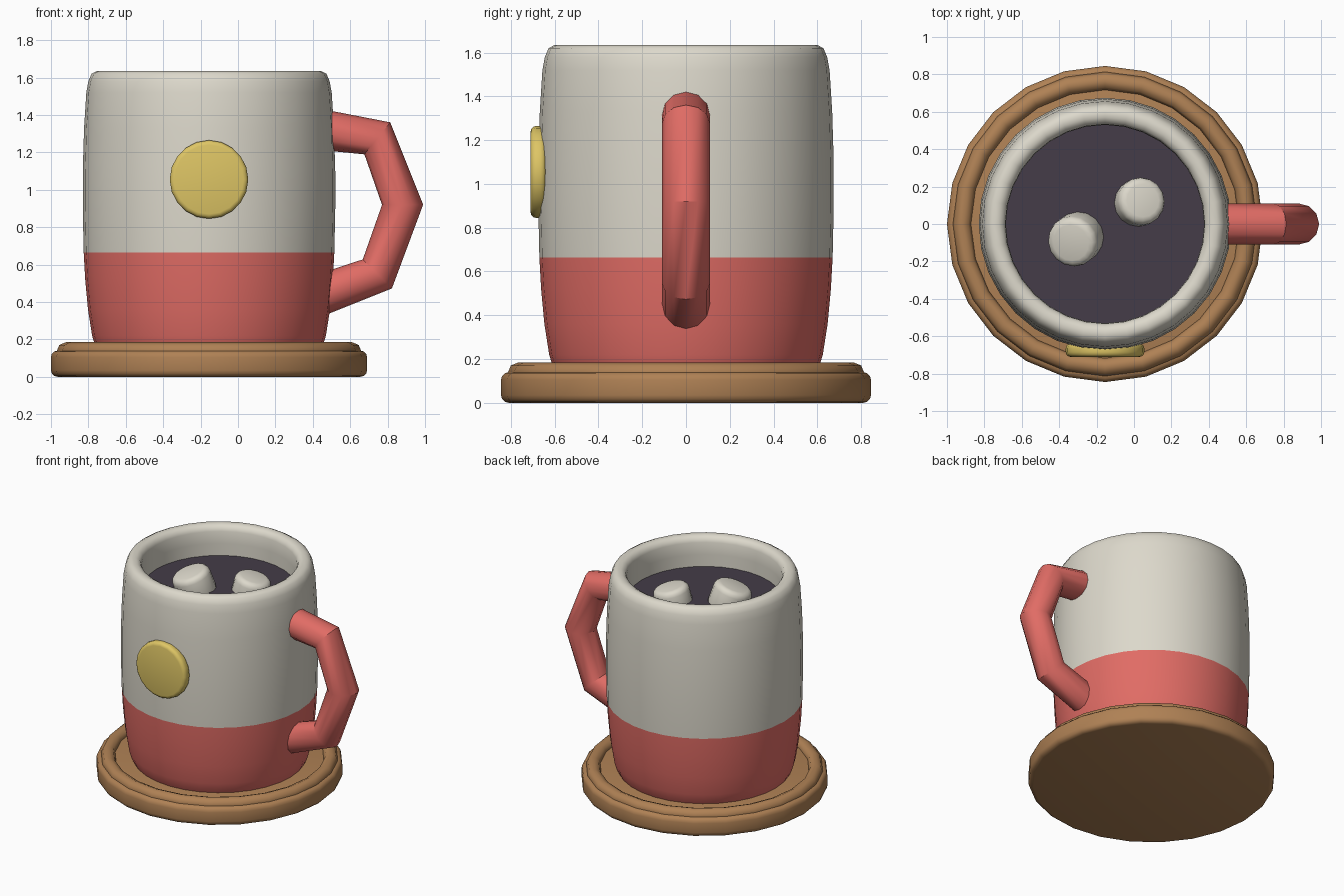
import bpy, bmesh, math
from mathutils import Matrix, Vector, Euler

cube = bpy.data.objects.get("Cube")
if cube:
    bpy.data.objects.remove(cube, do_unlink=True)

AXIS_X = -0.155  # centre line of mug and coaster


def material(name, rgb):
    m = bpy.data.materials.new(name)
    m.use_nodes = True
    m.diffuse_color = (*rgb, 1)
    bsdf = m.node_tree.nodes["Principled BSDF"]
    bsdf.inputs["Base Color"].default_value = (*rgb, 1)
    bsdf.inputs["Roughness"].default_value = 0.7
    return m


cream = material("cream glaze", (0.72, 0.69, 0.60))
red = material("coral red", (0.75, 0.15, 0.13))
wood = material("warm wood", (0.43, 0.22, 0.09))
gold = material("mustard yellow", (0.73, 0.56, 0.13))
cocoa = material("dark cocoa", (0.058, 0.045, 0.065))


def finish(name, bm, mats, angle=40):
    bmesh.ops.recalc_face_normals(bm, faces=bm.faces[:])
    mesh = bpy.data.meshes.new(name)
    bm.to_mesh(mesh)
    bm.free()
    ob = bpy.data.objects.new(name, mesh)
    bpy.context.collection.objects.link(ob)
    for m in mats:
        mesh.materials.append(m)
    bpy.ops.object.select_all(action="DESELECT")
    ob.select_set(True)
    bpy.context.view_layer.objects.active = ob
    bpy.ops.object.shade_smooth_by_angle(angle=math.radians(angle))
    return ob


def bridge(bm, rings):
    for a, b in zip(rings, rings[1:]):
        n = len(a)
        for i in range(n):
            j = (i + 1) % n
            bm.faces.new((a[i], a[j], b[j], b[i]))


def lathe(profile, sides, closed=False):
    """Revolve (radius, height) points about z; cap the ends unless closed."""
    bm = bmesh.new()
    rings = []
    for r, z in profile:
        turns = [math.tau * i / sides for i in range(sides)]
        rings.append([bm.verts.new((r * math.cos(t), r * math.sin(t), z)) for t in turns])
    if closed:
        rings.append(rings[0])
    else:
        bm.faces.new(rings[0])
        bm.faces.new(rings[-1])
    bridge(bm, rings)
    return bm


def rounded_disc(radius, depth, bevel, sides):
    """Disc about z with quarter-round edges, standing on z = 0."""
    arc = [math.radians(a) for a in (0, 30, 60, 90)]
    low = [(radius - bevel + bevel * math.sin(a), bevel - bevel * math.cos(a)) for a in arc]
    return lathe(low + [(r, depth - z) for r, z in reversed(low)], sides)


# Coaster: thick rounded disc with a raised ring
base = finish("coaster_base", rounded_disc(0.845, 0.14, 0.035, 24), [wood])
ring = [(0.765 + 0.05 * math.cos(math.tau * i / 8), 0.135 + 0.05 * math.sin(math.tau * i / 8))
        for i in range(8)]
rim = finish("coaster_ring", lathe(ring, 24, closed=True), [wood], 60)

# Mug body: outer wall, rounded lip, inner wall and floor
BAND_TOP = 0.665
wall = [(0.59, 0.13), (0.61, 0.17), (0.625, 0.22), (0.647, 0.36), (0.662, 0.52),
        (0.67, BAND_TOP), (0.675, 0.9), (0.675, 1.1), (0.668, 1.33), (0.656, 1.52),
        (0.645, 1.58), (0.628, 1.62), (0.6, 1.635), (0.57, 1.633), (0.545, 1.62),
        (0.533, 1.59), (0.53, 1.5), (0.53, 1.2), (0.53, 0.25)]
bm = lathe(wall, 32)
for f in bm.faces:
    c = f.calc_center_median()
    if c.z < BAND_TOP and c.xy.length > 0.55 or c.z < 0.2:
        f.material_index = 1
body = finish("mug_body", bm, [cream, red], 60)

# Drink surface
drink = finish("drink", lathe([(0.531, 1.33), (0.531, 1.41)], 32), [cocoa], 40)

for ob in (base, rim, body, drink):
    ob.location.x = AXIS_X

# Handle: angular tube with both ends buried in the wall
path = [(0.42, 1.325), (0.745, 1.275), (0.88, 0.92), (0.745, 0.55), (0.42, 0.43)]
points = [Vector((x, 0, z)) for x, z in path]
bm = bmesh.new()
rings = []
for i, p in enumerate(points):
    steps = [(b - a).normalized() for a, b in zip(points, points[1:])][max(i - 1, 0):i + 1]
    tangent = sum(steps, Vector()).normalized()
    side = Vector((0, 1, 0))
    out = tangent.cross(side)
    turns = [math.tau * k / 12 for k in range(12)]
    rings.append([bm.verts.new(p + 0.11 * (side * math.cos(t) + out * math.sin(t)))
                  for t in turns])
bridge(bm, rings)
bm.faces.new(rings[0])
bm.faces.new(rings[-1])
finish("handle", bm, [red], 35)

# Round badge on the front
badge = finish("front_badge", rounded_disc(0.21, 0.07, 0.025, 20), [gold])
badge.rotation_euler.x = math.radians(90)
badge.location = (AXIS_X, -0.64, 1.055)

# Two tilted marshmallows floating in the drink
for name, spot, radius, tilt in (
        ("marshmallow_left", (-0.31, -0.08, 1.43), 0.137, (12, -16, 0)),
        ("marshmallow_right", (0.025, 0.115, 1.405), 0.128, (-6, 13, 0))):
    bm = rounded_disc(radius, 0.2, 0.04, 16)
    bmesh.ops.translate(bm, verts=bm.verts[:], vec=(0, 0, -0.1))
    ob = finish(name, bm, [cream])
    ob.location = spot
    ob.rotation_euler = Euler([math.radians(a) for a in tilt])
